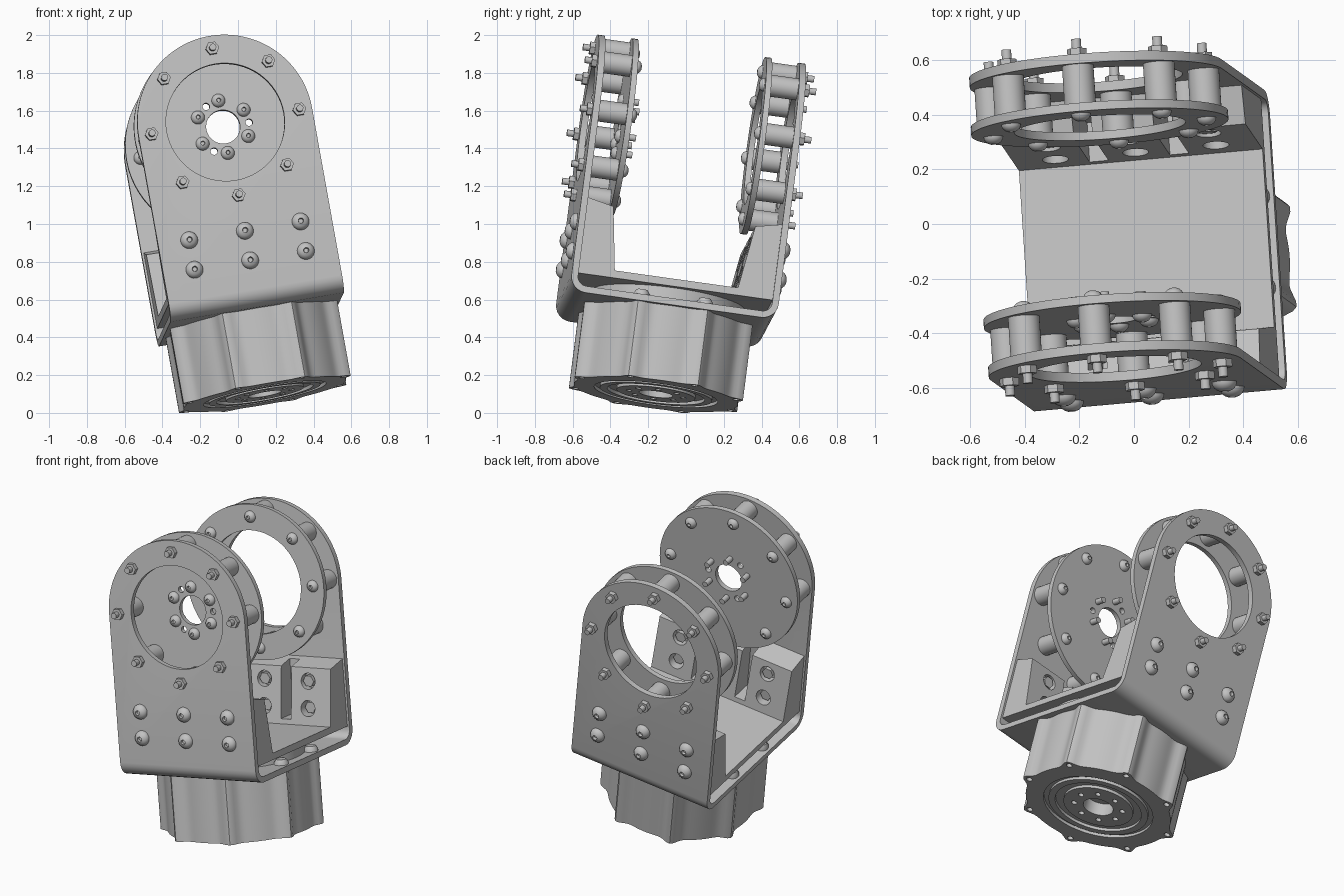
import bpy, bmesh
from math import sin, cos, pi, radians, exp
from mathutils import Matrix, Vector

if "Cube" in bpy.data.objects:
    bpy.data.objects.remove(bpy.data.objects["Cube"])

# One plain grey metal
metal = bpy.data.materials.new("grey metal")
metal.use_nodes = True
metal.diffuse_color = (0.54, 0.54, 0.54, 1)
metal.node_tree.nodes["Principled BSDF"].inputs["Base Color"].default_value = (0.54, 0.54, 0.54, 1)

# Tilted frame of the joint, with its origin on the axis of the arms
up = Vector((-0.176, 0.126, 0.98)).normalized()
side = Vector((0.985, 0.087, 0.16))
side = (side - up * side.dot(up)).normalized()
depth = up.cross(side)
FRAME = Matrix((side, depth, up)).transposed().to_4x4()
FRAME.translation = (-0.103, 0.016, 1.463)

# Main sizes
R = 0.467          # half width of bracket and radius of its rounded ends
OUT, SHEET = 0.555, 0.035
RING_OUT, RING_IN, RING_R = 0.373, 0.342, 0.473
BOTTOM, FLOOR, MOTOR_BASE = -0.992, -0.85, -1.397
BOLT_R = 0.398


def smooth(obj):
    bpy.ops.object.select_all(action='DESELECT')
    obj.select_set(True)
    bpy.context.view_layer.objects.active = obj
    bpy.ops.object.shade_smooth_by_angle(angle=radians(35))


def finish(name, bm):
    bmesh.ops.recalc_face_normals(bm, faces=bm.faces)
    mesh = bpy.data.meshes.new(name)
    bm.to_mesh(mesh)
    bm.free()
    obj = bpy.data.objects.new(name, mesh)
    bpy.context.collection.objects.link(obj)
    mesh.materials.append(metal)
    obj.matrix_world = FRAME
    smooth(obj)
    return obj


def lathe(name, profile, places=(Matrix(),), seg=24):
    """Turn a (radius, height) profile about z, once for every place."""
    bm = bmesh.new()
    for place in places:
        verts = [bm.verts.new((r, 0, h)) for r, h in profile]
        edges = [bm.edges.new(pair) for pair in zip(verts, verts[1:])]
        bmesh.ops.spin(bm, geom=verts + edges, cent=(0, 0, 0), axis=(0, 0, 1),
                       angle=2 * pi, steps=seg, use_merge=True)
        fresh = [v for v in bm.verts if not v.tag]
        bmesh.ops.remove_doubles(bm, verts=fresh, dist=1e-5)
        fresh = [v for v in bm.verts if not v.tag]
        bmesh.ops.transform(bm, matrix=place, verts=fresh)
        for v in fresh:
            v.tag = True
    return finish(name, bm)


def rod(r, lo, hi):
    return [(0, lo), (r, lo), (r, hi), (0, hi)]


def ring(r_in, r_out, lo, hi):
    return [(r_in, lo), (r_out, lo), (r_out, hi), (r_in, hi), (r_in, lo)]


def prism(name, pts, lo, hi, axis):
    """Extrude an outline in the other two coordinates along the given axis."""
    bm = bmesh.new()
    k = 'xyz'.index(axis)

    def at(t, a, b):
        co = [a, b]
        co.insert(k, t)
        return co
    face = bm.faces.new([bm.verts.new(at(lo, a, b)) for a, b in pts])
    new = bmesh.ops.extrude_face_region(bm, geom=[face])["geom"]
    bmesh.ops.translate(bm, vec=at(hi - lo, 0, 0), verts=[g for g in new if isinstance(g, bmesh.types.BMVert)])
    return finish(name, bm)


def boolean(obj, cutter, operation='DIFFERENCE'):
    cutter.hide_render = True
    mod = obj.modifiers.new("cut", 'BOOLEAN')
    mod.operation, mod.object, mod.solver = operation, cutter, 'EXACT'
    bpy.context.view_layer.update()
    bpy.context.view_layer.objects.active = obj
    bpy.ops.object.modifier_apply(modifier=mod.name)
    bpy.data.objects.remove(cutter)
    smooth(obj)


def facing(s, x=0, z=0):
    """Place with its z axis pointing outward along s * y."""
    return Matrix.Translation((x, 0, z)) @ Matrix.Rotation(-s * pi / 2, 4, 'X')


def around(s, r, n, start=0):
    return [facing(s, r * sin(start + 2 * pi * k / n), r * cos(start + 2 * pi * k / n)) for k in range(n)]


def arc(cx, cz, r, a0, a1, n):
    return [(cx + r * cos(a0 + (a1 - a0) * k / n), cz + r * sin(a0 + (a1 - a0) * k / n)) for k in range(n + 1)]


def dome(r, base):
    """Button head with a small socket."""
    curve = [(r * cos(a), base + r * .8 * sin(a)) for a in (1.25, .9, .55, .25, 0)]
    return [(0, base + r * .4), (r * .25, base + r * .4)] + curve + [(0, base)]


# Bent U bracket: sheet section, trimmed to rounded ends, with big arm holes
F = 0.085
inner = OUT - SHEET
u_outer = arc(-OUT + F, BOTTOM + F, F, pi, 1.5 * pi, 6) + arc(OUT - F, BOTTOM + F, F, -pi / 2, 0, 6)
u_inner = arc(OUT - F, BOTTOM + F, F - SHEET, 0, -pi / 2, 6) + arc(-OUT + F, BOTTOM + F, F - SHEET, 1.5 * pi, pi, 6)
section = [(-OUT, .6)] + u_outer + [(OUT, .6), (inner, .6)] + u_inner + [(-inner, .6)]
bracket = prism("bracket", section, -.6, .6, 'x')
outline = arc(0, 0, R, 0, pi, 48) + [(-R, -1.2), (R, -1.2)]
boolean(bracket, prism("bracket_trim", outline, -.8, .8, 'y'), 'INTERSECT')
boolean(bracket, lathe("arm_hole_cutter", rod(.315, -.9, .9), [facing(1)], 64))

# Inner floor plate above the motor
inset = R - .012
floor = [(-inner, FLOOR - .04), (inner, FLOOR - .04), (inner, FLOOR), (-inner, FLOOR)]
prism("floor_plate", floor, -inset, inset, 'x')

rows, columns = (-.59, -.75), (-.3, 0, .3)
for s, end in ((-1, "front"), (1, "back")):
    # Wedge block inside each arm, with slots and bolt pockets
    wedge = [(s * inner, FLOOR), (s * .33, FLOOR), (s * .38, -.51), (s * inner, -.48)]
    block = prism(end + "_block", wedge, -inset, inset, 'x')
    for x in (-.15, .15):
        slot = [(s * .2, -.82), (s * .48, -.82), (s * .48, -.3), (s * .2, -.3)]
        boolean(block, prism("slot_cutter", slot, x - .035, x + .035, 'x'))
    grid = [facing(s, x, z) for x in columns for z in rows]
    boolean(block, lathe("pocket_cutter", rod(.048, .25, .41), grid))
    lathe(end + "_block_nuts", rod(.036, .372, .42), grid, 6)
    lathe(end + "_block_bolts", dome(.046, OUT), grid)

    # Spacers and through bolts joining the bracket to the inner ring
    spots = around(s, BOLT_R, 8)
    lathe(end + "_spacers", rod(.058, RING_OUT, inner), spots)
    lathe(end + "_nuts", rod(.036, OUT, OUT + .028), spots, 6)
    lathe(end + "_studs", rod(.018, OUT, OUT + .064), spots, 16)
    lathe(end + "_bolt_heads", dome(.036, -RING_IN), [m @ Matrix.Rotation(pi, 4, 'X') for m in spots], 20)

# Back inner ring, open in the middle
lathe("back_ring", ring(.315, RING_R, RING_IN, RING_OUT), [facing(1)], 64)

# Front inner disc with its small output hole, pin holes and bolts
disc = lathe("front_disc", ring(.09, RING_R, RING_IN, RING_OUT), [facing(-1)], 64)
boolean(disc, lathe("pin_hole_cutter", rod(.019, .2, .45), around(-1, .14, 3, pi / 2), 16))
spots = around(-1, .142, 6)
lathe("output_bolts", dome(.036, RING_OUT), spots)
lathe("output_bolt_ends", rod(.018, RING_IN - .055, RING_IN), spots, 16)


def post(r, n, start):
    return [Matrix.Rotation(start + 2 * pi * k / n, 4, 'Z') @ Matrix.Translation((r, 0, 0)) for k in range(n)]


# Motor housing: round body swelling smoothly into eight screw ribs
def body_point(k, n):
    a = 2 * pi * k / n
    off = (a % (pi / 4)) - pi / 8
    r = .437 + .05 * exp(-(off / .1) ** 2)
    return r * cos(a), r * sin(a)


motor = prism("motor_housing", [body_point(k, 160) for k in range(160)], MOTOR_BASE, BOTTOM + .01, 'z')

# Underside grooves, centre hole and screw holes
B, G = MOTOR_BASE - .1, MOTOR_BASE + .018
boolean(motor, lathe("centre_cutter", rod(.09, B, MOTOR_BASE + .08), seg=40))
for r_in, r_out in ((.21, .26), (.3, .33)):
    boolean(motor, lathe("groove_cutter", ring(r_in, r_out, B, G), seg=64))
boolean(motor, lathe("output_hole_cutter", rod(.017, B, G + .03), post(.145, 8, 0), 12))
boolean(motor, lathe("rib_hole_cutter", rod(.018, B, G + .02), post(.448, 8, pi / 8), 12))

# Motor top reaching the floor plate, and the rounded rib tops
lathe("motor_top", rod(.41, BOTTOM, FLOOR - .03), seg=64)
rib_top = [(0, BOTTOM), (.043, BOTTOM), (.043, -.945), (.03, -.925), (0, -.925)]
lathe("rib_tops", rib_top, post(.443, 8, pi / 8))
